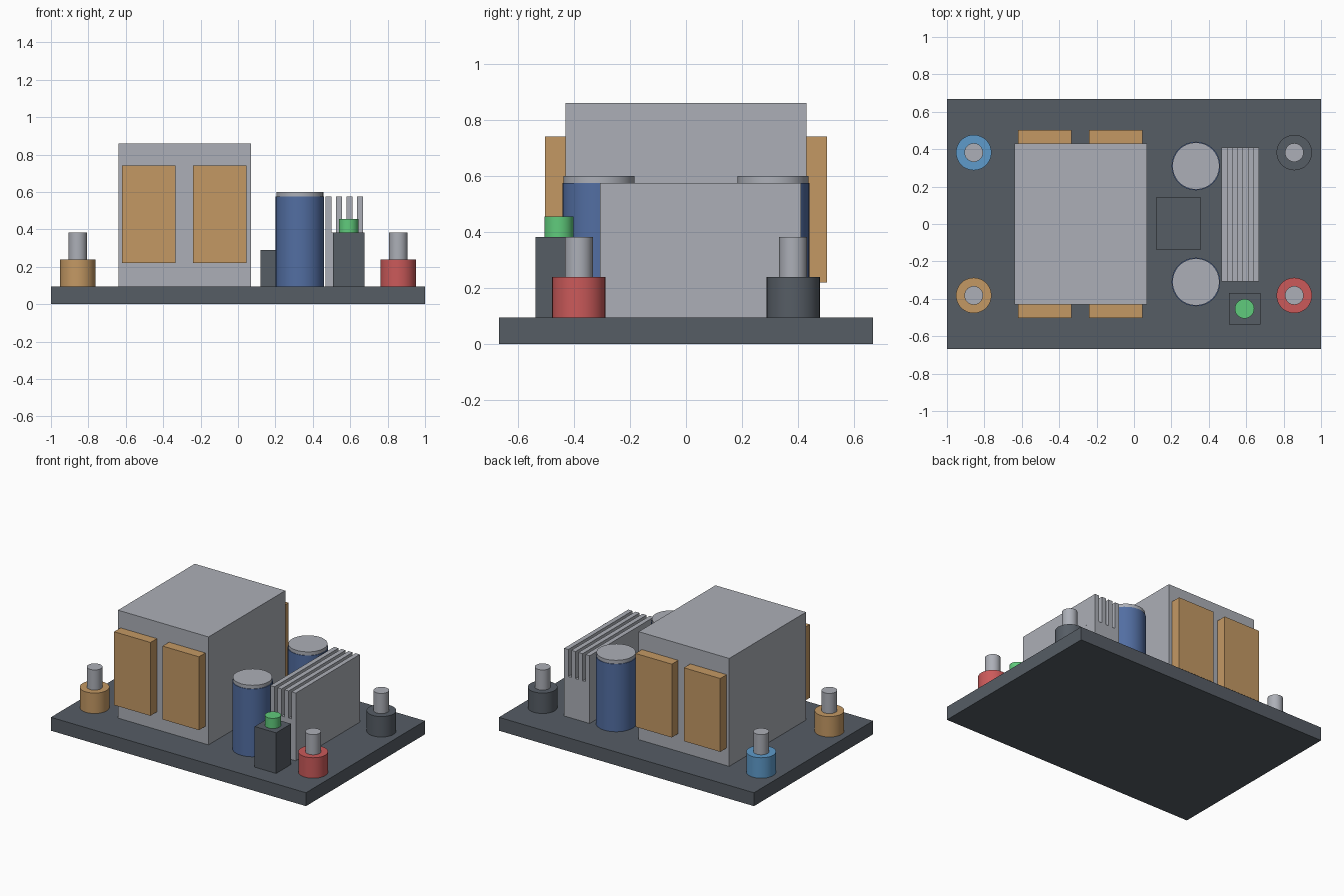
import bpy, math

if "Cube" in bpy.data.objects:
    bpy.data.objects.remove(bpy.data.objects["Cube"])


def material(name, r, g, b):
    lin = [((c / 255 + 0.055) / 1.055) ** 2.4 for c in (r, g, b)]
    m = bpy.data.materials.new(name)
    m.diffuse_color = (*lin, 1)
    m.use_nodes = True
    m.node_tree.nodes["Principled BSDF"].inputs["Base Color"].default_value = m.diffuse_color
    return m


DARK = material("dark grey", 86, 93, 101)
METAL = material("light metal", 172, 175, 183)
COPPER = material("copper", 196, 153, 100)
BLUE = material("blue sleeve", 82, 110, 162)
RED = material("red", 203, 90, 90)
SKY = material("light blue", 94, 155, 203)
GREEN = material("green", 96, 203, 124)


def box(name, mat, x0, x1, y0, y1, z0, z1):
    bpy.ops.mesh.primitive_cube_add(
        size=1, location=((x0 + x1) / 2, (y0 + y1) / 2, (z0 + z1) / 2))
    o = bpy.context.object
    o.scale = (x1 - x0, y1 - y0, z1 - z0)
    bpy.ops.object.transform_apply(location=False, rotation=False, scale=True)
    o.name = name
    o.data.materials.append(mat)


def cylinder(name, mat, x, y, r, z0, z1):
    bpy.ops.mesh.primitive_cylinder_add(
        vertices=32, radius=r, depth=z1 - z0, location=(x, y, (z0 + z1) / 2))
    o = bpy.context.object
    o.name = name
    o.data.materials.append(mat)
    bpy.ops.object.shade_smooth_by_angle(angle=math.radians(35))


TOP = 0.095  # upper face of the base board

# Base board
box("base_board", DARK, -1, 1, -0.667, 0.667, 0, TOP)

# Transformer core with two winding blocks on its front and back
box("transformer_core", METAL, -0.64, 0.07, -0.43, 0.43, TOP, 0.86)
for x in (-0.62, -0.24):
    box("front_winding", COPPER, x, x + 0.285, -0.502, -0.43, 0.22, 0.74)
    box("back_winding", COPPER, x, x + 0.285, 0.43, 0.502, 0.22, 0.74)

# Rectifier block
box("rectifier_block", DARK, 0.12, 0.355, -0.14, 0.145, TOP, 0.29)

# Two capacitors with metal lids
for y in (-0.31, 0.31):
    cylinder("capacitor_body", BLUE, 0.331, y, 0.13, TOP, 0.575)
    cylinder("capacitor_lid", METAL, 0.331, y, 0.126, 0.575, 0.6)

# Heat sink: solid foot with four upright fins
box("heat_sink_foot", METAL, 0.468, 0.668, -0.307, 0.41, TOP, 0.383)
for i in range(4):
    x = 0.468 + i * 0.0557
    box("heat_sink_fin", METAL, x, x + 0.033, -0.307, 0.41, 0.383, 0.575)

# Switch box with push button
box("switch_box", DARK, 0.507, 0.675, -0.537, -0.369, TOP, 0.383)
cylinder("switch_button", GREEN, 0.591, -0.453, 0.052, 0.383, 0.455)

# Four corner terminals: coloured collar with a metal post
for x, y, mat in ((-0.857, -0.382, COPPER), (0.857, -0.382, RED),
                  (-0.857, 0.382, SKY), (0.857, 0.382, DARK)):
    cylinder("terminal_collar", mat, x, y, 0.095, TOP, 0.24)
    cylinder("terminal_post", METAL, x, y, 0.05, 0.24, 0.383)
